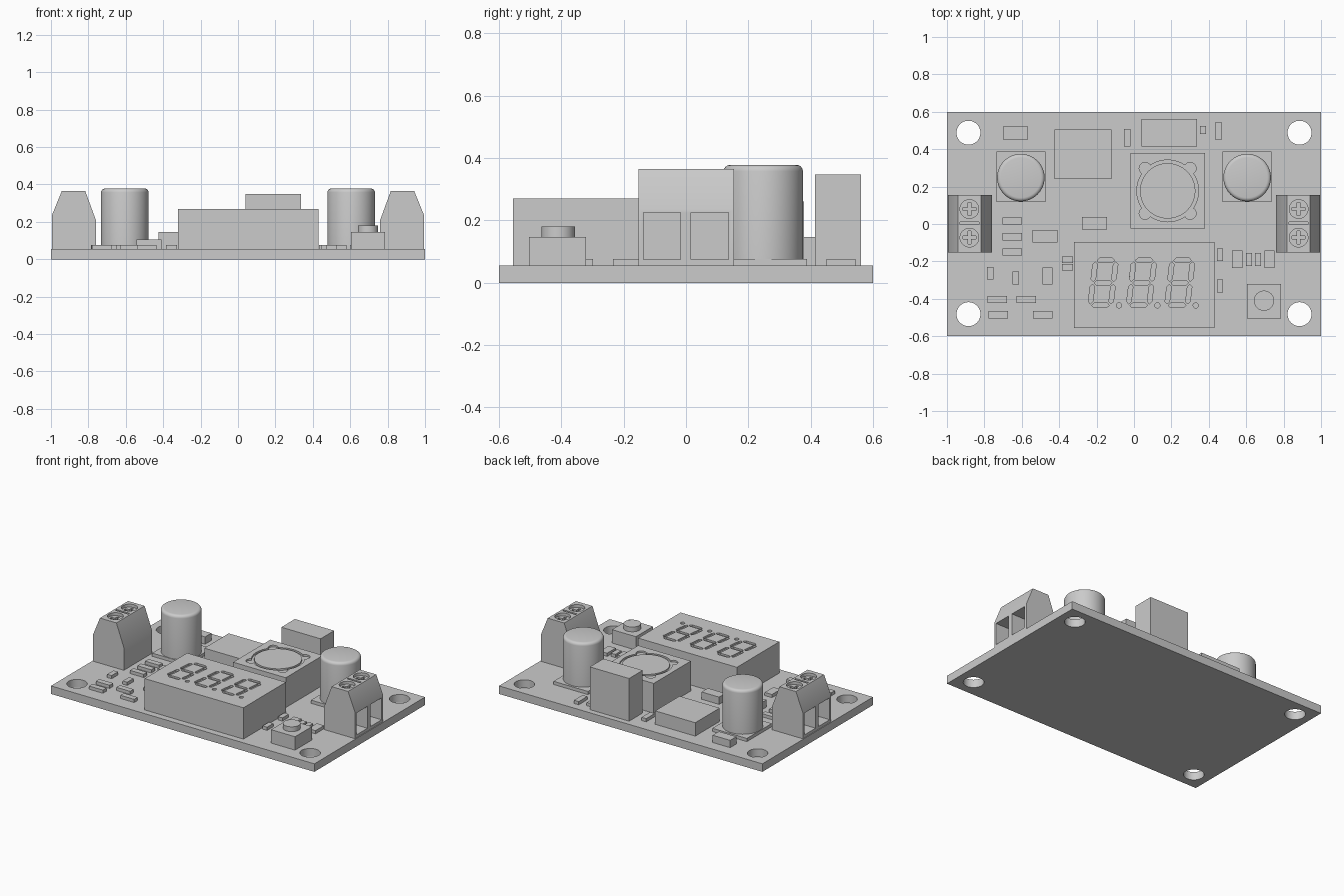
import bpy
import bmesh
import math
from mathutils import Matrix, Vector

if "Cube" in bpy.data.objects:
    bpy.data.objects.remove(bpy.data.objects["Cube"])

GREY = (0.6, 0.6, 0.6, 1)
grey = bpy.data.materials.new("plain_grey")
grey.use_nodes = True
grey.diffuse_color = GREY
grey.node_tree.nodes["Principled BSDF"].inputs["Base Color"].default_value = GREY

BOARD = 0.055  # top of the board


def finish(name, bm):
    bmesh.ops.recalc_face_normals(bm, faces=bm.faces)
    mesh = bpy.data.meshes.new(name)
    bm.to_mesh(mesh)
    bm.free()
    mesh.materials.append(grey)
    obj = bpy.data.objects.new(name, mesh)
    bpy.context.collection.objects.link(obj)
    return obj


def box(name, x, y, w, d, z0, z1, angle=0):
    bm = bmesh.new()
    place = (Matrix.Translation((x, y, (z0 + z1) / 2)) @ Matrix.Rotation(angle, 4, "Z")
             @ Matrix.Diagonal((w, d, z1 - z0, 1)))
    bmesh.ops.create_cube(bm, size=1, matrix=place)
    return finish(name, bm)


def cylinder(name, x, y, r, z0, z1, sides=48, rounding=0):
    bm = bmesh.new()
    bmesh.ops.create_cone(bm, cap_ends=True, segments=sides, radius1=r, radius2=r,
                          depth=z1 - z0, matrix=Matrix.Translation((x, y, (z0 + z1) / 2)))
    if rounding:
        rim = [e for e in bm.edges if all(v.co.z > z1 - 0.001 for v in e.verts)]
        bmesh.ops.bevel(bm, geom=rim, offset=rounding, segments=4, profile=0.5, affect="EDGES")
    return finish(name, bm)


def prism(name, outline, direction):
    bm = bmesh.new()
    face = bm.faces.new([bm.verts.new(p) for p in outline])
    new = bmesh.ops.extrude_face_region(bm, geom=[face])["geom"]
    bmesh.ops.translate(bm, vec=direction, verts=[v for v in new if isinstance(v, bmesh.types.BMVert)])
    return finish(name, bm)


def cut(obj, cutters):
    bpy.context.view_layer.objects.active = obj
    for c in cutters:
        mod = obj.modifiers.new("cut", "BOOLEAN")
        mod.operation = "DIFFERENCE"
        mod.solver = "EXACT"
        mod.object = c
        bpy.ops.object.modifier_apply(modifier=mod.name)
        bpy.data.objects.remove(c)


def smooth(obj):
    bpy.ops.object.select_all(action="DESELECT")
    obj.select_set(True)
    bpy.context.view_layer.objects.active = obj
    bpy.ops.object.shade_smooth_by_angle(angle=math.radians(35))


# Circuit board with four mounting holes
board = box("circuit_board", 0, 0, 2, 1.2, 0, BOARD)
cut(board, [cylinder("hole", x, y, 0.064, -0.1, 0.2)
            for x in (-0.885, 0.885) for y in (-0.482, 0.488)])
smooth(board)

# Screw terminals, mirrored, with wire openings facing outwards
PROFILE = [(0.76, BOARD), (0.995, BOARD), (0.995, 0.235), (0.942, 0.365), (0.817, 0.365), (0.76, 0.21)]
for side, label in ((1, "left"), (-1, "right")):
    block = prism(label + "_terminal", [(side * x, -0.152, z) for x, z in PROFILE], Vector((0, 0.306, 0)))
    cutters = [box("slot", side * 0.88, 0.004, 0.1, 0.014, 0.345, 0.4)]
    for y in (-0.073, 0.08):
        cutters.append(box("opening", side * 0.96, y - 0.004, 0.24, 0.12, 0.075, 0.225))
        cutters.append(cylinder("recess", side * 0.88, y, 0.05, 0.345, 0.4, 32))
        cutters.append(box("cross", side * 0.88, y, 0.07, 0.017, 0.325, 0.4))
        cutters.append(box("cross", side * 0.88, y, 0.017, 0.07, 0.325, 0.4))
    cut(block, cutters)
    smooth(block)

# Round capacitors on square bases
for side, label in ((1, "left"), (-1, "right")):
    box(label + "_capacitor_base", side * 0.603, 0.253, 0.262, 0.27, BOARD, 0.077)
    smooth(cylinder(label + "_capacitor", side * 0.605, 0.248, 0.127, 0.077, 0.378, 64, 0.02))

# Display block with three engraved digits
display = box("display", 0.055, -0.325, 0.75, 0.46, BOARD, 0.27)
segments = []
WIDE, TALL, BAR, LEAN = 0.11, 0.12, 0.024, 0.12
for cx in (-0.165, 0.04, 0.245):
    cy = -0.315

    def bar(x, y, along_x):
        # Pointed segment outline, leaning slightly
        half = (WIDE if along_x else TALL) / 2 - 0.008
        t = BAR / 2
        pts = [(-half, 0), (t - half, -t), (half - t, -t), (half, 0), (half - t, t), (t - half, t)]
        if not along_x:
            pts = [(-b, a) for a, b in pts]
        outline = [(cx + x + a + LEAN * (y + b), cy + y + b, 0.258) for a, b in pts]
        segments.append(prism("segment", outline, Vector((0, 0, 0.05))))

    for row in (-1, 0, 1):
        bar(0, row * TALL, True)
    for column in (-1, 1):
        for row in (-1, 1):
            bar(column * WIDE / 2, row * TALL / 2, False)
    segments.append(cylinder("dot", cx + 0.085, cy - TALL, 0.014, 0.258, 0.3, 16))
cut(display, segments)

# Power inductor: round core inside a groove with four lobes
inductor = box("inductor", 0.18, 0.177, 0.4, 0.403, BOARD, 0.26)
groove = [cylinder("groove", 0.18, 0.177, 0.165, 0.248, 0.3, 64)]
for k in range(4):
    a = math.radians(45 + 90 * k)
    groove.append(cylinder("lobe", 0.18 + 0.17 * math.cos(a), 0.177 + 0.17 * math.sin(a),
                           0.032, 0.248, 0.3, 24))
cut(inductor, groove)
smooth(inductor)
smooth(cylinder("inductor_core", 0.18, 0.177, 0.148, 0.24, 0.26, 64))

# Larger rectangular parts
box("regulator_chip", -0.272, 0.373, 0.305, 0.265, BOARD, 0.147)
box("trimmer", 0.188, 0.488, 0.298, 0.147, BOARD, 0.348)

# Push button
box("button_body", 0.695, -0.412, 0.182, 0.184, BOARD, 0.147)
smooth(cylinder("button_cap", 0.695, -0.41, 0.054, 0.147, 0.18))

# Small surface parts grouped by footprint: width, depth, top, centres
GROUPS = {
    "diode": (0.133, 0.068, 0.105, [(-0.633, 0.486), (-0.475, -0.065), (-0.211, 0.004)]),
    "long_resistor": (0.105, 0.038, 0.077, [(-0.65, 0.015), (-0.65, -0.068), (-0.65, -0.15),
                                            (-0.732, -0.403), (-0.576, -0.403),
                                            (-0.725, -0.485), (-0.488, -0.485)]),
    "upright_resistor": (0.036, 0.093, 0.077, [(-0.036, 0.462), (0.452, 0.497)]),
    "small_resistor": (0.034, 0.068, 0.077, [(-0.768, -0.264), (-0.632, -0.289), (0.46, -0.165),
                                             (0.46, -0.332), (0.615, -0.19), (0.663, -0.19)]),
    "ceramic_capacitor": (0.055, 0.093, 0.077, [(-0.463, -0.278), (0.552, -0.188), (0.725, -0.188)]),
    "flat_resistor": (0.06, 0.034, 0.077, [(-0.356, -0.192), (-0.356, -0.232)]),
    "tiny_capacitor": (0.032, 0.044, 0.077, [(0.37, 0.503)]),
}
for name, (w, d, top, centres) in GROUPS.items():
    for i, (x, y) in enumerate(centres, 1):
        box(f"{name}_{i}", x, y, w, d, BOARD, top)
